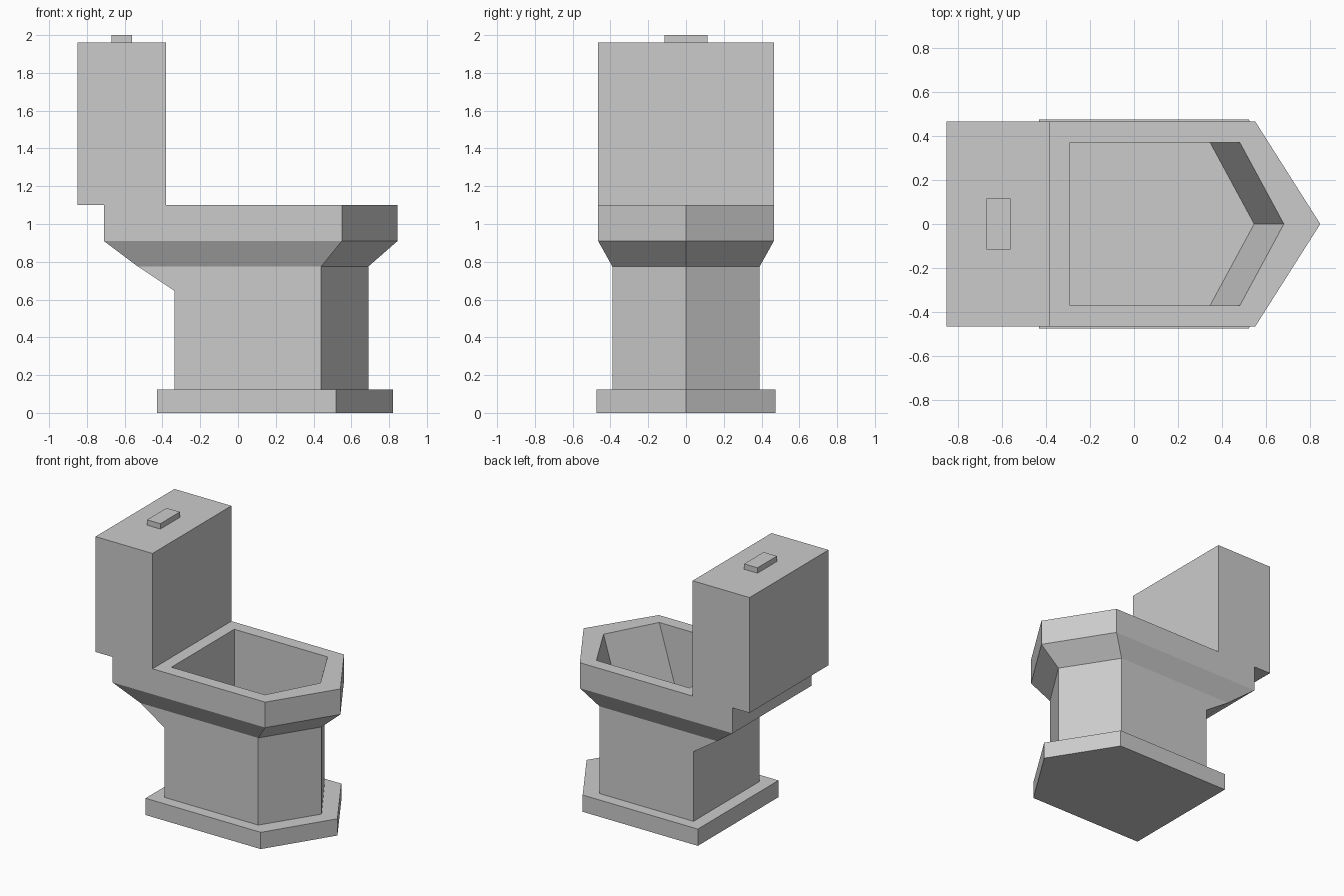
import bpy
import bmesh

cube = bpy.data.objects.get("Cube")
if cube:
    bpy.data.objects.remove(cube, do_unlink=True)

# Single ceramic colour
ceramic = bpy.data.materials.new("ceramic_grey")
ceramic.use_nodes = True
GREY = (0.6, 0.6, 0.6, 1.0)
ceramic.diffuse_color = GREY
for node in ceramic.node_tree.nodes:
    if node.type == 'BSDF_PRINCIPLED':
        node.inputs["Base Color"].default_value = GREY


def pointed(back, shoulder, tip, half, z):
    """Five-sided section with its point towards +x."""
    return [(back, -half, z), (shoulder, -half, z), (tip, 0, z),
            (shoulder, half, z), (back, half, z)]


def box_ring(x0, x1, half, z):
    return [(x0, -half, z), (x1, -half, z), (x1, half, z), (x0, half, z)]


def loft(name, rings):
    """Skin a stack of matching sections and cap both ends."""
    bm = bmesh.new()
    loops = [[bm.verts.new(p) for p in ring] for ring in rings]
    for low, high in zip(loops, loops[1:]):
        n = len(low)
        for i in range(n):
            j = (i + 1) % n
            bm.faces.new((low[i], low[j], high[j], high[i]))
    bm.faces.new(loops[0][::-1])
    bm.faces.new(loops[-1])
    bmesh.ops.recalc_face_normals(bm, faces=bm.faces)
    mesh = bpy.data.meshes.new(name)
    bm.to_mesh(mesh)
    bm.free()
    mesh.materials.append(ceramic)
    obj = bpy.data.objects.new(name, mesh)
    bpy.context.collection.objects.link(obj)
    return obj


# Floor plinth
loft("base_plinth", [pointed(-0.43, 0.52, 0.82, 0.475, z) for z in (0, 0.125)])

# Pedestal, rear bracket, flared rim and hollow basin in one skin
loft("pedestal_and_bowl", [
    pointed(-0.335, 0.44, 0.69, 0.39, 0.125),
    pointed(-0.335, 0.44, 0.69, 0.39, 0.645),
    pointed(-0.53, 0.44, 0.69, 0.39, 0.775),
    pointed(-0.71, 0.55, 0.845, 0.465, 0.91),
    pointed(-0.71, 0.55, 0.845, 0.465, 1.10),
    pointed(-0.29, 0.48, 0.68, 0.37, 1.10),
    pointed(-0.29, 0.345, 0.545, 0.37, 0.645),
])

# Water tank and its push button
loft("water_tank", [box_ring(-0.85, -0.38, 0.465, z) for z in (1.10, 1.96)])
loft("flush_button", [box_ring(-0.67, -0.56, 0.115, z) for z in (1.96, 2.0)])
